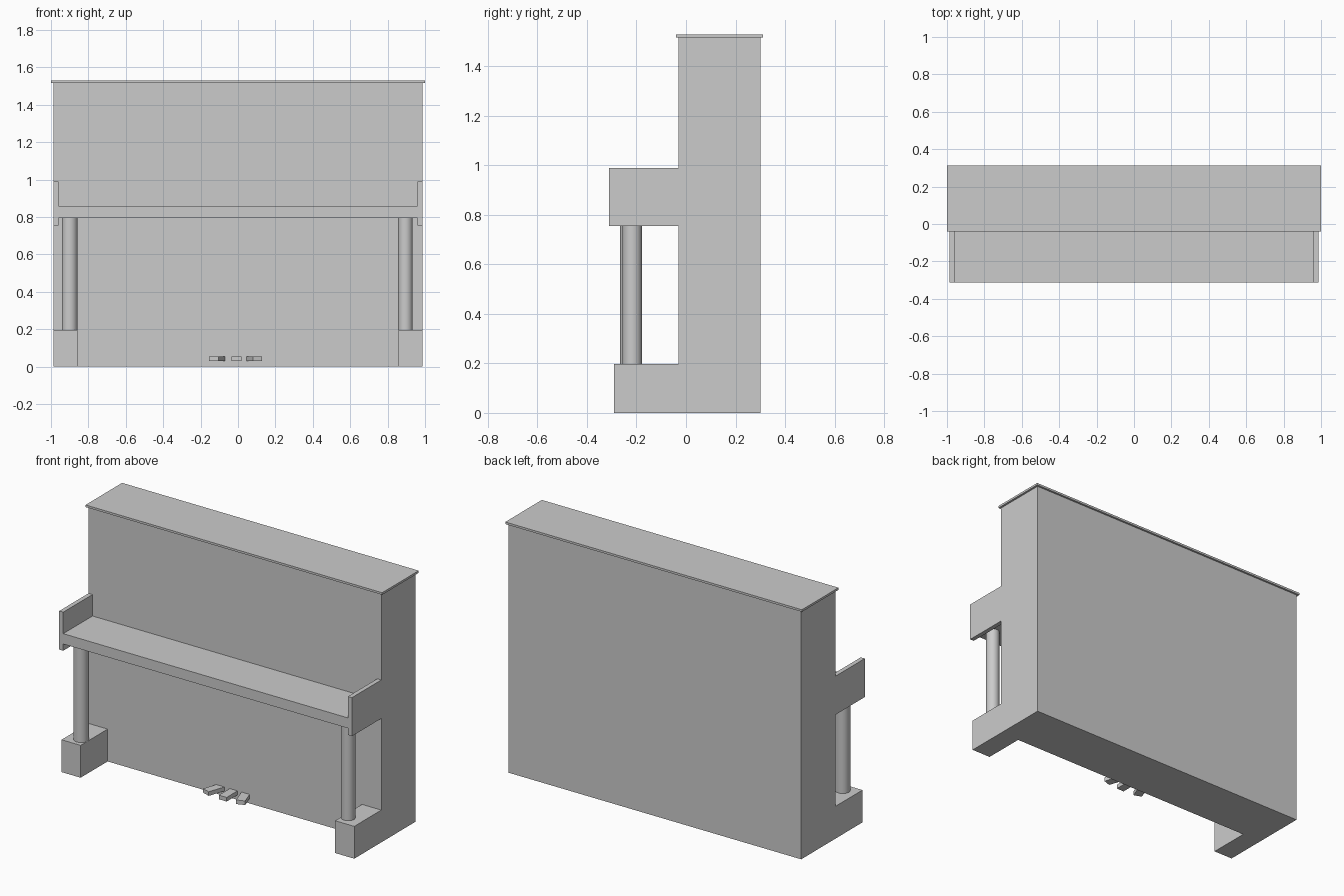
import bpy, math
from mathutils import Vector

if "Cube" in bpy.data.objects:
    bpy.data.objects.remove(bpy.data.objects["Cube"], do_unlink=True)

GREY = (0.6, 0.6, 0.6, 1.0)
grey = bpy.data.materials.new("plain_grey")
grey.use_nodes = True
grey.diffuse_color = GREY
grey.node_tree.nodes["Principled BSDF"].inputs["Base Color"].default_value = GREY


def box(name, x, y, z, turn=0.0):
    """Box from (min, max) ranges, optionally turned about its own z axis."""
    lo, hi = Vector((x[0], y[0], z[0])), Vector((x[1], y[1], z[1]))
    bpy.ops.mesh.primitive_cube_add(size=1, location=(lo + hi) / 2,
                                    rotation=(0, 0, turn))
    ob = bpy.context.object
    ob.name = name
    ob.scale = hi - lo
    bpy.ops.object.transform_apply(location=False, rotation=False, scale=True)
    ob.data.materials.append(grey)
    return ob


def column(name, x, y, radius, z):
    bpy.ops.mesh.primitive_cylinder_add(vertices=32, radius=radius, depth=z[1] - z[0],
                                        location=(x, y, (z[0] + z[1]) / 2))
    ob = bpy.context.object
    ob.name = name
    ob.data.materials.append(grey)
    bpy.ops.object.shade_smooth_by_angle(angle=math.radians(40))
    return ob


HALF = 0.987          # half width of the case
CHEEK = 0.96          # inner face of the key cheeks
CASE_FRONT = -0.03
SHELF_FRONT = -0.312

# Case and overhanging lid
box("case", (-HALF, HALF), (CASE_FRONT, 0.30), (0, 1.516))
box("lid", (-1, 1), (-0.04, 0.312), (1.516, 1.529))

# Closed keyboard shelf between the cheeks
box("key_shelf", (-CHEEK, CHEEK), (SHELF_FRONT, CASE_FRONT), (0.796, 0.859))

# Cheeks, feet and round legs on both sides
for side, s in (("left", 1), ("right", -1)):
    box(side + "_cheek", sorted((s * CHEEK, s * HALF)),
        (SHELF_FRONT, CASE_FRONT), (0.755, 0.99))
    box(side + "_foot", sorted((s * 0.858, s * HALF)),
        (-0.29, CASE_FRONT), (0, 0.197))
column("left_leg", 0.895, -0.217, 0.039, (0.197, 0.796))
column("right_leg", -0.90, -0.224, 0.042, (0.197, 0.796))

# Three pedals fanning out from the case
LENGTH, WIDTH = 0.12, 0.052
for name, x, y, turn in (("left_pedal", 0.104, -0.123, math.radians(19)),
                         ("middle_pedal", -0.008, -0.135, 0.0),
                         ("right_pedal", -0.130, -0.123, math.radians(-19))):
    cx = x - math.sin(turn) * LENGTH / 2
    cy = y + math.cos(turn) * LENGTH / 2
    box(name, (cx - WIDTH / 2, cx + WIDTH / 2),
        (cy - LENGTH / 2, cy + LENGTH / 2), (0.03, 0.055), turn)
